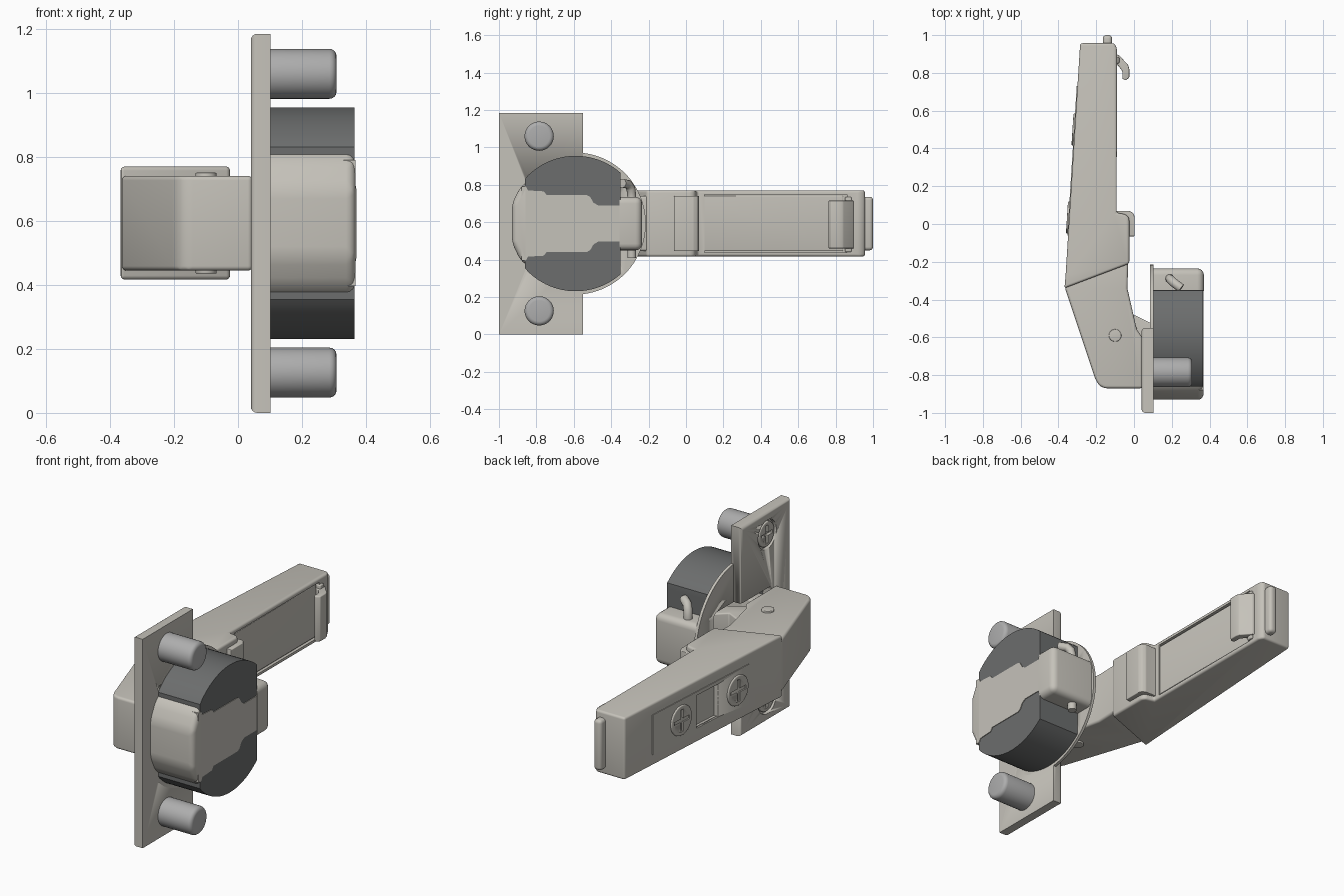
import bpy, bmesh, math
from mathutils import Vector

if "Cube" in bpy.data.objects:
    bpy.data.objects.remove(bpy.data.objects["Cube"])

ZC = 0.593


def material(name, c):
    m = bpy.data.materials.new(name)
    m.diffuse_color = (*c, 1)
    m.use_nodes = True
    m.node_tree.nodes["Principled BSDF"].inputs["Base Color"].default_value = m.diffuse_color
    return m


NICKEL = material("nickel", (0.56, 0.54, 0.49))
DARK = material("dark_plastic", (0.15, 0.155, 0.155))
STEEL = material("steel", (0.42, 0.42, 0.42))


def finish(ob, mat):
    ob.data.materials.append(mat)
    bpy.ops.object.select_all(action='DESELECT')
    ob.select_set(True)
    bpy.context.view_layer.objects.active = ob
    bpy.ops.object.shade_smooth_by_angle(angle=math.radians(35))
    return ob


def prism(name, pts, axis, lo, hi, mat=NICKEL, bevel=0, keep=None):
    """Extrude a 2D outline along x (outline in y,z) or z (outline in x,y)."""
    bm = bmesh.new()
    put = (lambda p, h: (h, *p)) if axis == 'x' else (lambda p, h: (*p, h))
    a = [bm.verts.new(put(p, lo)) for p in pts]
    b = [bm.verts.new(put(p, hi)) for p in pts]
    bm.faces.new(a)
    bm.faces.new(b)
    n = len(pts)
    for i in range(n):
        j = (i + 1) % n
        bm.faces.new((a[i], a[j], b[j], b[i]))
    bmesh.ops.recalc_face_normals(bm, faces=bm.faces)
    if bevel:
        es = [e for e in bm.edges if e.calc_face_angle() > 0.4 and
              (keep is None or keep(*[v.co for v in e.verts]))]
        bmesh.ops.bevel(bm, geom=es, offset=bevel, segments=4, profile=0.5,
                        affect='EDGES', clamp_overlap=True)
    me = bpy.data.meshes.new(name)
    bm.to_mesh(me)
    bm.free()
    ob = bpy.data.objects.new(name, me)
    bpy.context.collection.objects.link(ob)
    return finish(ob, mat)


def circle(c0, c1, r, n=48):
    return [(c0 + r * math.cos(2 * math.pi * i / n),
             c1 + r * math.sin(2 * math.pi * i / n)) for i in range(n)]


def rect(a0, a1, b0, b1):
    return [(a0, b0), (a1, b0), (a1, b1), (a0, b1)]


def cut(ob, cutter):
    m = ob.modifiers.new("cut", 'BOOLEAN')
    m.operation, m.solver, m.object = 'DIFFERENCE', 'EXACT', cutter
    bpy.context.view_layer.objects.active = ob
    bpy.ops.object.modifier_move_to_index(modifier="cut", index=0)
    bpy.ops.object.modifier_apply(modifier="cut")


def drop(ob):
    bpy.data.objects.remove(ob, do_unlink=True)


def screw(name, x, y, z, r, tilt=0):
    """Cross-slot screw head facing -x."""
    head = prism(name, circle(0, 0, r, 40), 'x', 0, 0.04, NICKEL, 0.006, lambda p, q: p.x < .01 and q.x < .01)
    w, l = r * 0.13, r * 0.72
    plus = [(w, w), (w, l), (-w, l), (-w, w), (-l, w), (-l, -w),
            (-w, -w), (-w, -l), (w, -l), (w, -w), (l, -w), (l, w)]
    c = prism("slot_cutter", plus, 'x', -0.02, 0.018)
    cut(head, c)
    drop(c)
    head.location = (x, y, z)
    head.rotation_euler.z = tilt


# mounting plate and round flange
plate = prism("mounting_plate", rect(-1.0, -0.55, 0, 1.185), 'x', 0.04, 0.102,
              NICKEL, 0.02, lambda p, q: p.x < .09 and q.x < .09)
flange = prism("cup_flange", circle(-0.595, ZC, 0.38, 96), 'x', 0.086, 0.102)

# dark cup: a drum with flattened ends
drum = [(min(max(y, -0.86), -0.35), z) for y, z in circle(-0.59, ZC, 0.362, 96)]
cup = prism("cup_body", drum, 'x', 0.09, 0.364, DARK)

# hollow inside the cup
pocket = prism("pocket_cutter", rect(-0.83, -0.37, 0.43, 0.755), 'x', 0.0, 0.31, DARK, 0.03)
for ob in (plate, flange, cup):
    cut(ob, pocket)
drop(pocket)

# metal bridge over the cup, with its rounded front cap and rear block
prism("cup_front_cap", [(-0.93, 0.49), (-0.93, 0.70), (-0.885, 0.79), (-0.857, 0.81),
                        (-0.857, 0.375), (-0.885, 0.395)], 'x', 0.095, 0.368, NICKEL, 0.03,
      lambda p, q: not (p.y > -.86 and q.y > -.86) and not (p.x < .1 and q.x < .1))
upper = [(-0.88, 0.79), (-0.855, 0.79), (-0.845, 0.77), (-0.76, 0.765), (-0.745, 0.745),
         (-0.53, 0.745), (-0.512, 0.735), (-0.495, 0.705), (-0.47, 0.69), (-0.34, 0.69)]
prism("cup_bridge", upper + [(y, 2 * ZC - z) for y, z in reversed(upper)], 'x', 0.33, 0.368)
prism("cup_rear_block", rect(-0.355, -0.235, 0.45, 0.735), 'x', 0.095, 0.37, NICKEL, 0.035,
      lambda p, q: not (p.x < .1 and q.x < .1) and not (p.y < -.35 and q.y < -.35))

# bent hinge pin
cu = bpy.data.curves.new("hinge_pin", 'CURVE')
cu.dimensions = '3D'
cu.bevel_depth, cu.bevel_resolution, cu.use_fill_caps = 0.024, 4, True
sp = cu.splines.new('POLY')
path = [(.19, -.29, .41), (.19, -.29, .74), (.195, -.295, .78), (.21, -.31, .803), (.25, -.34, .808)]
sp.points.add(len(path) - 1)
for p, co in zip(sp.points, path):
    p.co = (*co, 1)
pin = bpy.data.objects.new("hinge_pin", cu)
bpy.context.collection.objects.link(pin)
cu.materials.append(NICKEL)

# dowels on the cup side and screws on the other side of the plate
for tag, z in (("lower", 0.126), ("upper", 1.06)):
    prism(tag + "_dowel", circle(-0.785, z, 0.078), 'x', 0.09, 0.308, STEEL, 0.022,
          lambda p, q: p.x > .3 and q.x > .3)
    hole = prism("hole_cutter", circle(-0.785, z, 0.082), 'x', 0.0, 0.06)
    cut(plate, hole)
    drop(hole)
    screw(tag + "_plate_screw", 0.042, -0.785, z, 0.07)

# arm: wide rear channel
arm = prism("rear_arm", [(-0.285, 0.957), (-0.105, 0.957), (-0.09, 0.93), (-0.092, 0.06),
                         (-0.04, 0.05), (-0.025, 0.03), (-0.025, -0.21), (-0.368, -0.34),
                         (-0.362, -0.27)], 'z', 0.417, 0.77, NICKEL, 0.014)
# arm: narrower front elbow
prism("front_elbow", [(-0.345, -0.30), (-0.03, -0.19), (-0.035, -0.34), (0.015, -0.56), (0.045, -0.6),
                      (0.045, -0.87), (-0.155, -0.87), (-0.185, -0.855), (-0.205, -0.82),
                      (-0.365, -0.34)], 'z', 0.445, 0.741, NICKEL, 0.014)
prism("rivet", circle(-0.1, -0.59, 0.033, 32), 'z', 0.435, 0.751, NICKEL, 0.004)

# shallow trough on the inner face and stepped inner strip
trough = prism("trough_cutter", rect(-0.108, 0.0, 0.1, 0.86), 'z', 0.438, 0.748)
cut(arm, trough)
drop(trough)
prism("inner_strip", [(-0.12, 0.84), (-0.098, 0.84), (-0.098, 0.07), (-0.025, 0.07), (-0.006, 0.06),
                      (0.003, 0.04), (0.003, -0.065), (-0.04, -0.065), (-0.04, 0.04), (-0.12, 0.04)],
      'z', 0.445, 0.741, NICKEL, 0.004)

# rear catch hook and end tab
prism("catch_hook", [(-0.11, 0.90), (-0.08, 0.895), (-0.03, 0.84), (-0.025, 0.82), (-0.025, 0.775),
                     (-0.045, 0.76), (-0.062, 0.77), (-0.062, 0.81), (-0.085, 0.84), (-0.11, 0.845)],
      'z', 0.46, 0.715, NICKEL, 0.005)
prism("catch_rib", rect(-0.11, -0.078, 0.85, 0.885), 'z', 0.44, 0.735, NICKEL, 0.006)
prism("end_tab", rect(-0.165, -0.116, 0.93, 1.0), 'z', 0.45, 0.736, NICKEL, 0.018)


# outer face: panel, square window and adjusting screws
def face_x(y):
    return -0.285 - 0.0628 * (0.957 - y)


def on_face(y0, y1, out, depth):
    return [(face_x(y0) - out, y0), (face_x(y1) - out, y1),
            (face_x(y1) + depth, y1), (face_x(y0) + depth, y0)]


panel = prism("face_panel", on_face(-0.06, 0.73, 0.004, 0.01), 'z', 0.48, 0.706)
window = prism("window_cutter", on_face(0.19, 0.37, 0.05, 0.025), 'z', 0.5, 0.686)
for ob in (arm, panel):
    cut(ob, window)
drop(window)
for tag, y in (("rear", 0.5), ("front", 0.035)):
    screw(tag + "_adjusting_screw", face_x(y) - 0.012, y, ZC, 0.085, -0.0628)

# links running from the elbow into the cup
prism("main_link", [(-0.08, -0.46), (0.01, -0.485), (0.10, -0.53), (0.22, -0.42), (0.27, -0.38),
                    (0.29, -0.42), (0.16, -0.60), (0.05, -0.68), (-0.08, -0.68)],
      'z', 0.49, 0.696, NICKEL, 0.008)
prism("front_link", [(0.0, -0.70), (0.12, -0.68), (0.27, -0.56), (0.29, -0.60), (0.13, -0.78), (0.0, -0.80)],
      'z', 0.47, 0.716, NICKEL, 0.008)
